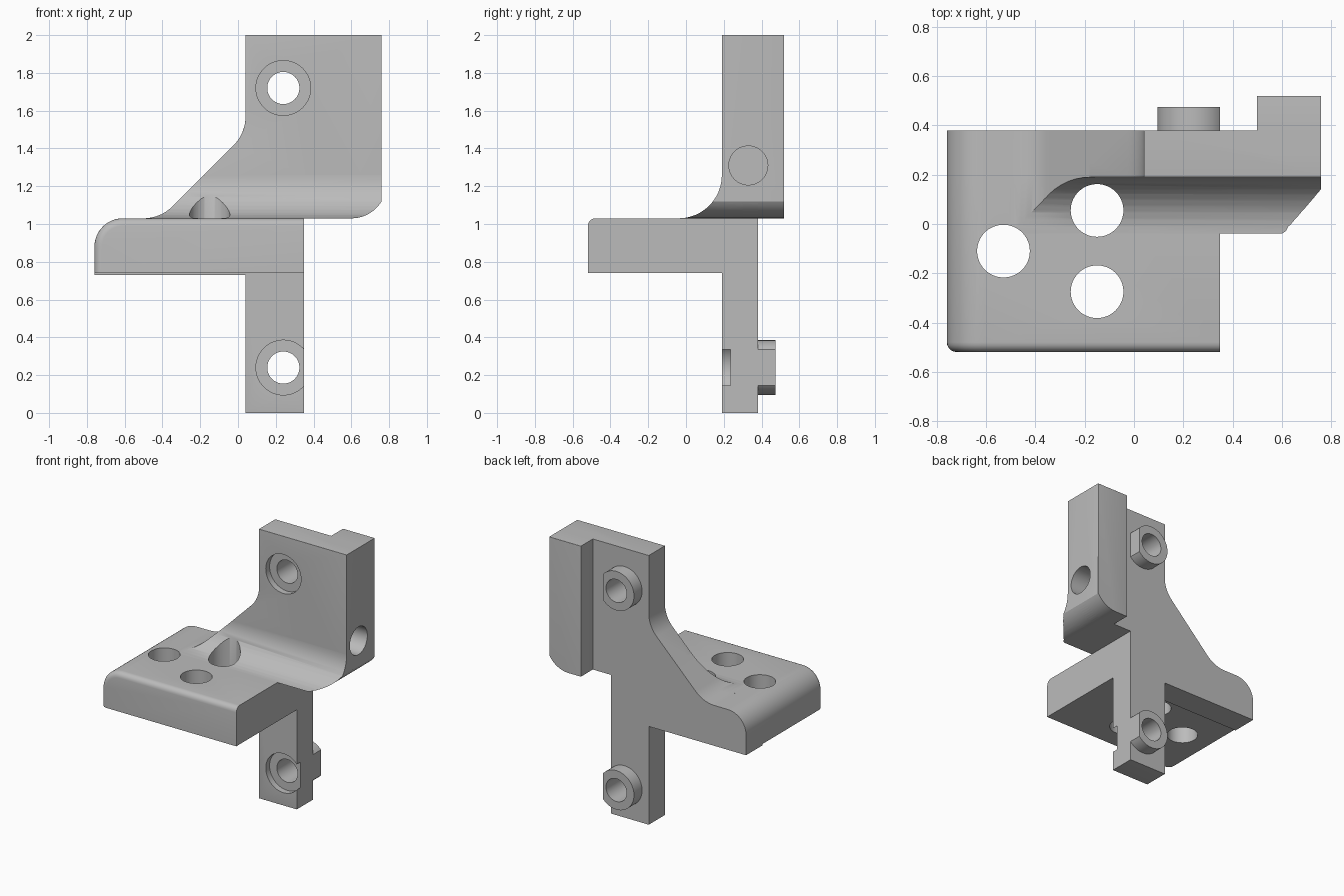
import bpy, bmesh
from math import cos, sin, tan, pi, radians
from mathutils import Vector

cube = bpy.data.objects.get("Cube")
if cube:
    bpy.data.objects.remove(cube, do_unlink=True)

grey = bpy.data.materials.new("plain_grey")
grey.use_nodes = True
colour = (0.5, 0.5, 0.5, 1)
grey.diffuse_color = colour
grey.node_tree.nodes["Principled BSDF"].inputs["Base Color"].default_value = colour


def rounded(points, steps=12):
    """Outline from (a, b, radius) corners, each corner replaced by an arc."""
    out = []
    for i, (a, b, r) in enumerate(points):
        p = Vector((a, b))
        if r == 0:
            out.append(p)
            continue
        u = (Vector(points[i - 1][:2]) - p).normalized()
        v = (Vector(points[(i + 1) % len(points)][:2]) - p).normalized()
        half = u.angle(v) / 2
        centre = p + (u + v).normalized() * (r / sin(half))
        start = p + u * (r / tan(half)) - centre
        end = p + v * (r / tan(half)) - centre
        sweep = start.angle(end)
        for k in range(steps + 1):
            t = k / steps
            out.append(centre + (start * sin((1 - t) * sweep) + end * sin(t * sweep)) / sin(sweep))
    return out


def circle(a, b, r, count=64):
    return [Vector((a + r * cos(2 * pi * k / count), b + r * sin(2 * pi * k / count)))
            for k in range(count)]


def prism(name, outline, low, high, axis="y", bevel_rule=None, bevel=0.035):
    """Extrude an outline along an axis; round the edges chosen by the rule."""
    place = {"x": lambda a, b, d: (d, a, b),
             "y": lambda a, b, d: (a, d, b),
             "z": lambda a, b, d: (a, b, d)}[axis]
    bm = bmesh.new()
    face = bm.faces.new([bm.verts.new(place(p[0], p[1], low)) for p in outline])
    extruded = bmesh.ops.extrude_face_region(bm, geom=[face], use_keep_orig=True)["geom"]
    for vert in (g for g in extruded if isinstance(g, bmesh.types.BMVert)):
        vert.co["xyz".index(axis)] = high
    bmesh.ops.recalc_face_normals(bm, faces=bm.faces)
    if bevel_rule:
        chosen = [e for e in bm.edges if bevel_rule((e.verts[0].co + e.verts[1].co) / 2)]
        bmesh.ops.bevel(bm, geom=chosen, offset=bevel, segments=5, profile=0.5,
                        affect="EDGES", clamp_overlap=True)
    mesh = bpy.data.meshes.new(name)
    bm.to_mesh(mesh)
    bm.free()
    mesh.materials.append(grey)
    obj = bpy.data.objects.new(name, mesh)
    bpy.context.scene.collection.objects.link(obj)
    return obj


def combine(target, tool, operation):
    mod = target.modifiers.new("join", "BOOLEAN")
    mod.operation = operation
    mod.solver = "EXACT"
    mod.object = tool
    bpy.context.view_layer.objects.active = target
    bpy.ops.object.modifier_apply(modifier=mod.name)
    bpy.data.objects.remove(tool, do_unlink=True)


FRONT, BACK, TOP = 0.19, 0.38, 1.03
SIDE = 0.35

# Upright plate with leg, gusset and base end in one outline
plate_outline = rounded([
    (0.04, 0, 0), (SIDE, 0, 0), (SIDE, TOP, 0), (0.704, TOP, 0.185), (0.76, 1.12, 0),
    (0.76, 2, 0), (0.04, 2, 0), (0.04, 1.48, 0.22), (-0.41, TOP, 0.22),
    (-0.76, TOP, 0.15), (-0.76, 0.73, 0), (0.04, 0.73, 0)])
bracket = prism("bracket", plate_outline, FRONT, BACK, "y",
                lambda m: abs(m.y - FRONT) < 0.001
                and (m.z > TOP + 0.01 or (m.z < 0.7 and m.x < 0.3)))

# Horizontal base slab
base_outline = rounded([(-0.76, 0.74, 0), (SIDE, 0.74, 0), (SIDE, TOP, 0), (-0.76, TOP, 0.15)])
base = prism("base_slab", base_outline, -0.52, 0.25, "y",
             lambda m: m.y < -0.51 and m.z > 0.75 and m.x < SIDE - 0.01, 0.04)

# Concave fillet between base and plate, trimmed by the plate outline
fillet_outline = rounded([(-0.04, 0.9, 0), (-0.04, TOP, 0), (FRONT, TOP, 0.229),
                          (FRONT, 1.26, 0), (0.25, 1.26, 0), (0.25, 0.9, 0)])
fillet = prism("fillet", fillet_outline, -0.5, 0.9, "x")
combine(fillet, prism("fillet_trim", plate_outline, -0.6, 0.6), "INTERSECT")

# Rear flange on the left edge
flange_outline = rounded([(0.5, TOP, 0), (0.704, TOP, 0.185), (0.76, 1.12, 0),
                          (0.76, 2, 0), (0.5, 2, 0)])
flange = prism("rear_flange", flange_outline, 0.3, 0.52, "y",
               lambda m: m.y > 0.51 and m.z > 1.13, 0.04)

for part in (base, fillet, flange):
    combine(bracket, part, "UNION")

# Bosses behind the plate, with bores and front recesses
for z in (0.24, 1.72):
    ring = circle(0.24, z, 0.145)
    boss_outline = [p for p in ring if p.x < SIDE]
    flat = (0.145 ** 2 - (SIDE - 0.24) ** 2) ** 0.5
    split = next(i for i, p in enumerate(ring) if p.x < SIDE)
    boss_outline = [Vector((SIDE, z + flat))] + ring[split:len(ring) - split + 1]
    boss_outline.append(Vector((SIDE, z - flat)))
    combine(bracket, prism("boss", boss_outline, 0.3, 0.475), "UNION")
    combine(bracket, prism("recess_cutter", ring, 0.1, 0.235), "DIFFERENCE")
    combine(bracket, prism("bore_cutter", circle(0.24, z, 0.085), 0, 0.6), "DIFFERENCE")

# Vertical holes through the base
for x, y in ((-0.53, -0.11), (-0.15, 0.055), (-0.15, -0.275)):
    combine(bracket, prism("hole_cutter", circle(x, y, 0.107), 0.6, 1.5, "z"), "DIFFERENCE")

# Blind hole in the flange side
combine(bracket, prism("side_cutter", circle(0.33, 1.31, 0.103), 0.56, 0.9, "x"), "DIFFERENCE")

bpy.ops.object.select_all(action="DESELECT")
bracket.select_set(True)
bpy.context.view_layer.objects.active = bracket
bpy.ops.object.shade_smooth_by_angle(angle=radians(30))
